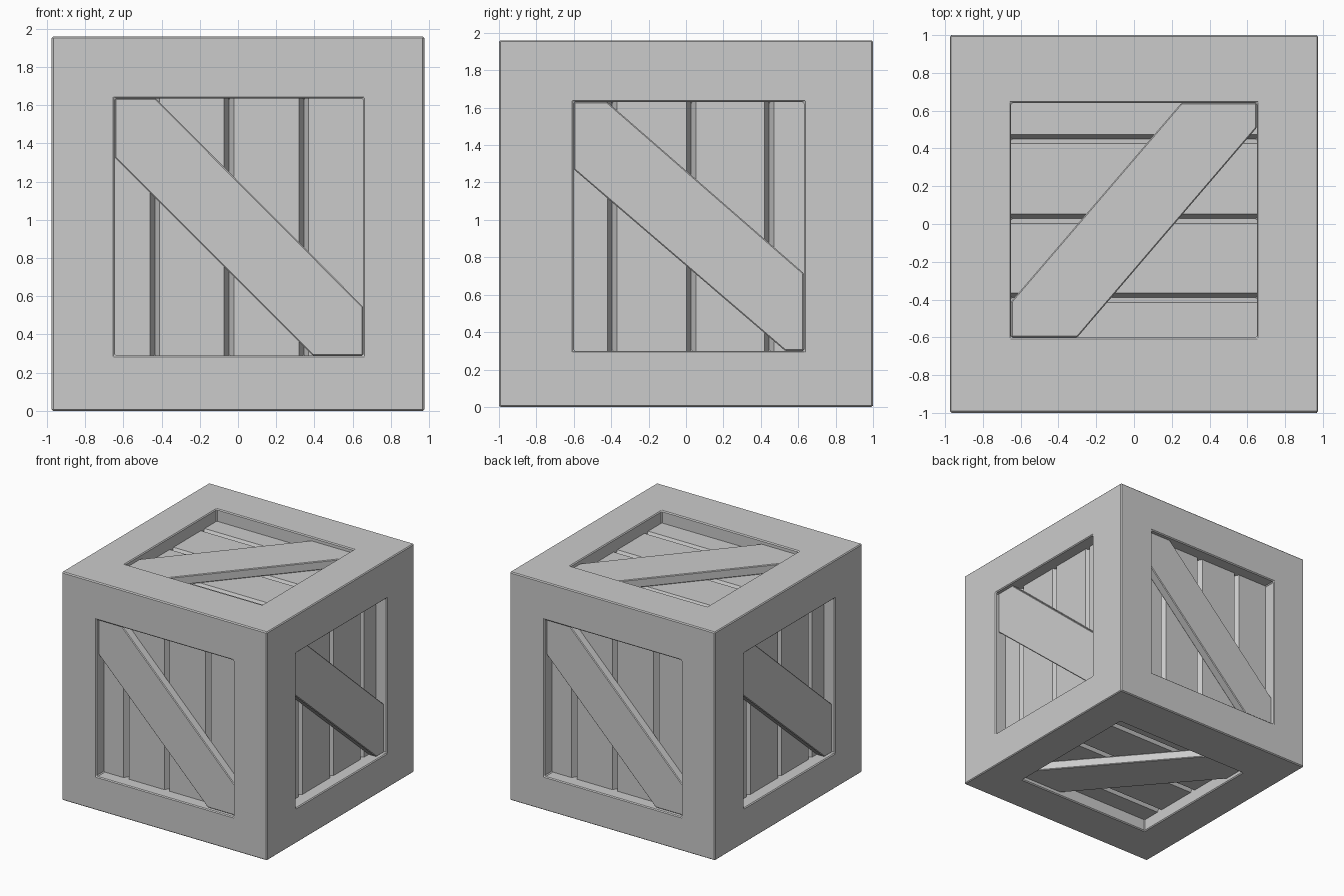
import bpy
import bmesh
from mathutils import Matrix, Vector

cube = bpy.data.objects.get("Cube")
if cube:
    bpy.data.objects.remove(cube, do_unlink=True)

grey = bpy.data.materials.new("plain_grey")
grey.use_nodes = True
grey.diffuse_color = (0.6, 0.6, 0.6, 1)
grey.node_tree.nodes["Principled BSDF"].inputs["Base Color"].default_value = (0.6, 0.6, 0.6, 1)

HALF = Vector((0.975, 1.0, 0.98))
CENTRE = Vector((0, 0, HALF.z))
PLANK_DEPTH, FLOOR_DEPTH, BRACE_DEPTH = 0.105, 0.15, 0.03
GROOVE = 0.025


def finish(bm, name, bevel=0):
    bmesh.ops.recalc_face_normals(bm, faces=bm.faces)
    mesh = bpy.data.meshes.new(name)
    bm.to_mesh(mesh)
    bm.free()
    mesh.materials.append(grey)
    obj = bpy.data.objects.new(name, mesh)
    bpy.context.collection.objects.link(obj)
    if bevel:
        mod = obj.modifiers.new("soft_edges", "BEVEL")
        mod.width = bevel
        mod.segments = 1
        mod.limit_method = "ANGLE"


def prism(name, outline, sweep, matrix, bevel=0):
    """Sweep a flat outline along a vector, then place it on a side."""
    bm = bmesh.new()
    base = bm.faces.new([bm.verts.new(p) for p in outline])
    tip = [bm.verts.new(Vector(p) + Vector(sweep)) for p in outline]
    bm.faces.new(tip[::-1])
    for i, vert in enumerate(base.verts[:]):
        bm.faces.new((base.verts[i - 1], vert, tip[i], tip[i - 1]))
    bm.transform(matrix)
    finish(bm, name, bevel)


# Opening (u0, u1, v0, v1), groove centres, and where the brace meets the
# top, right, bottom and left of the opening
front = ((-0.645, 0.655, -0.69, 0.655), (-0.435, -0.047, 0.345), (-0.43, -0.435, 0.39, 0.345))
side = ((-0.6, 0.63, -0.68, 0.65), (-0.395, 0.028, 0.445), (-0.42, -0.265, 0.53, 0.29))
lid = ((-0.6, 0.64, -0.65, 0.65), (-0.39, 0.028, 0.45), (-0.41, -0.25, 0.51, 0.3))

# Each side: its across and along directions as seen from outside, and layout
X, Y, Z = Vector((1, 0, 0)), Vector((0, 1, 0)), Vector((0, 0, 1))
sides = {
    "front": (X, Z, front), "back": (-X, Z, front),
    "left": (Y, Z, side), "right": (-Y, Z, side),
    "top": (Y, -X, lid), "bottom": (-Y, -X, lid),
}


def side_matrix(u, v):
    w = u.cross(v)
    origin = CENTRE + w * abs(w.dot(HALF))
    return Matrix.Translation(origin) @ Matrix((u, v, w)).transposed().to_4x4()


# Frame: a block with an uneven recess pressed into every face
bm = bmesh.new()
bmesh.ops.create_cube(bm, size=2, matrix=Matrix.Translation(CENTRE) @ Matrix.Diagonal(HALF).to_4x4())
bm.normal_update()
panels = {label: max(bm.faces, key=lambda f: f.normal.dot(u.cross(v)))
          for label, (u, v, _) in sides.items()}
bmesh.ops.inset_individual(bm, faces=list(panels.values()), thickness=0.3)
for label, (u, v, (opening, _, _)) in sides.items():
    matrix = side_matrix(u, v)
    inverse = matrix.inverted()
    panel = panels[label]
    for vert in panel.verts:
        p = inverse @ vert.co
        vert.co = matrix @ Vector((opening[p.x > 0], opening[2 + (p.y > 0)], 0))
    pressed = bmesh.ops.extrude_discrete_faces(bm, faces=[panel])["faces"][0]
    bmesh.ops.translate(bm, verts=pressed.verts[:], vec=-u.cross(v) * FLOOR_DEPTH)
finish(bm, "frame", 0.008)

for label, (u, v, (opening, grooves, brace)) in sides.items():
    matrix = side_matrix(u, v)
    u0, u1, v0, v1 = opening

    # Planks with sloping long edges that leave a V groove between them
    starts, ends = (u0,) + grooves, grooves + (u1,)
    for i, (a, b) in enumerate(zip(starts, ends)):
        slope_a = GROOVE if i else 0
        slope_b = GROOVE if i < len(grooves) else 0
        outline = [(a, v0, -FLOOR_DEPTH), (b, v0, -FLOOR_DEPTH),
                   (b - slope_b, v0, -PLANK_DEPTH), (a + slope_a, v0, -PLANK_DEPTH)]
        prism(f"{label}_plank_{i + 1}", outline, (0, v1 - v0, 0), matrix)

    # Diagonal brace cut to fit the corners of the opening
    top, right, bottom, left = brace
    corners = [(u0, v1), (top, v1), (u1, right), (u1, v0), (bottom, v0), (u0, left)]
    outline = [(x, y, -PLANK_DEPTH) for x, y in corners]
    prism(f"{label}_brace", outline, (0, 0, PLANK_DEPTH - BRACE_DEPTH), matrix, 0.006)
